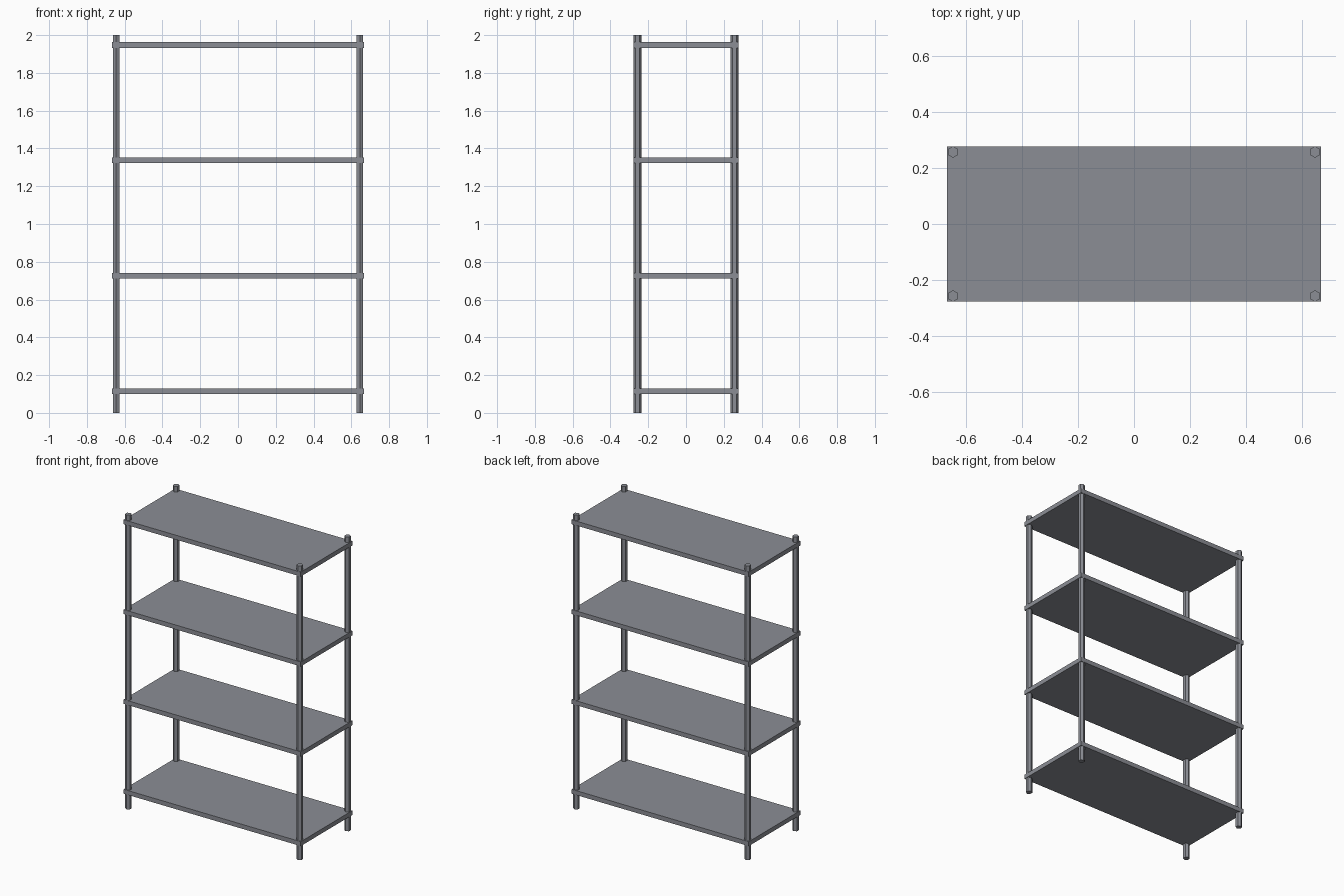
import bpy
from math import radians

cube = bpy.data.objects.get("Cube")
if cube:
    bpy.data.objects.remove(cube, do_unlink=True)

HALF_X, HALF_Y = 0.666, 0.277
THICK, FIRST, STEP = 0.03, 0.1, 0.611
POST_X, POST_Y, POST_R = 0.645, 0.2565, 0.0205

# Grey metal used for every part
metal = bpy.data.materials.new("grey metal")
metal.use_nodes = True
colour = (0.26, 0.27, 0.30, 1)
metal.diffuse_color = colour
metal.node_tree.nodes["Principled BSDF"].inputs["Base Color"].default_value = colour


def finish(name):
    part = bpy.context.object
    part.name = part.data.name = name
    part.data.materials.append(metal)
    return part


# Four flat shelf boards
for i in range(4):
    z = FIRST + i * STEP + THICK / 2
    bpy.ops.mesh.primitive_cube_add(size=1, location=(0, 0, z))
    board = finish(f"shelf_{i + 1}")
    board.scale = (2 * HALF_X, 2 * HALF_Y, THICK)

# Hexagonal corner posts
for side, sx in (("left", 1), ("right", -1)):
    for end, sy in (("front", -1), ("back", 1)):
        bpy.ops.mesh.primitive_cylinder_add(
            vertices=6, radius=POST_R, depth=2,
            location=(sx * POST_X, sy * POST_Y, 1))
        finish(f"{end}_{side}_post")
